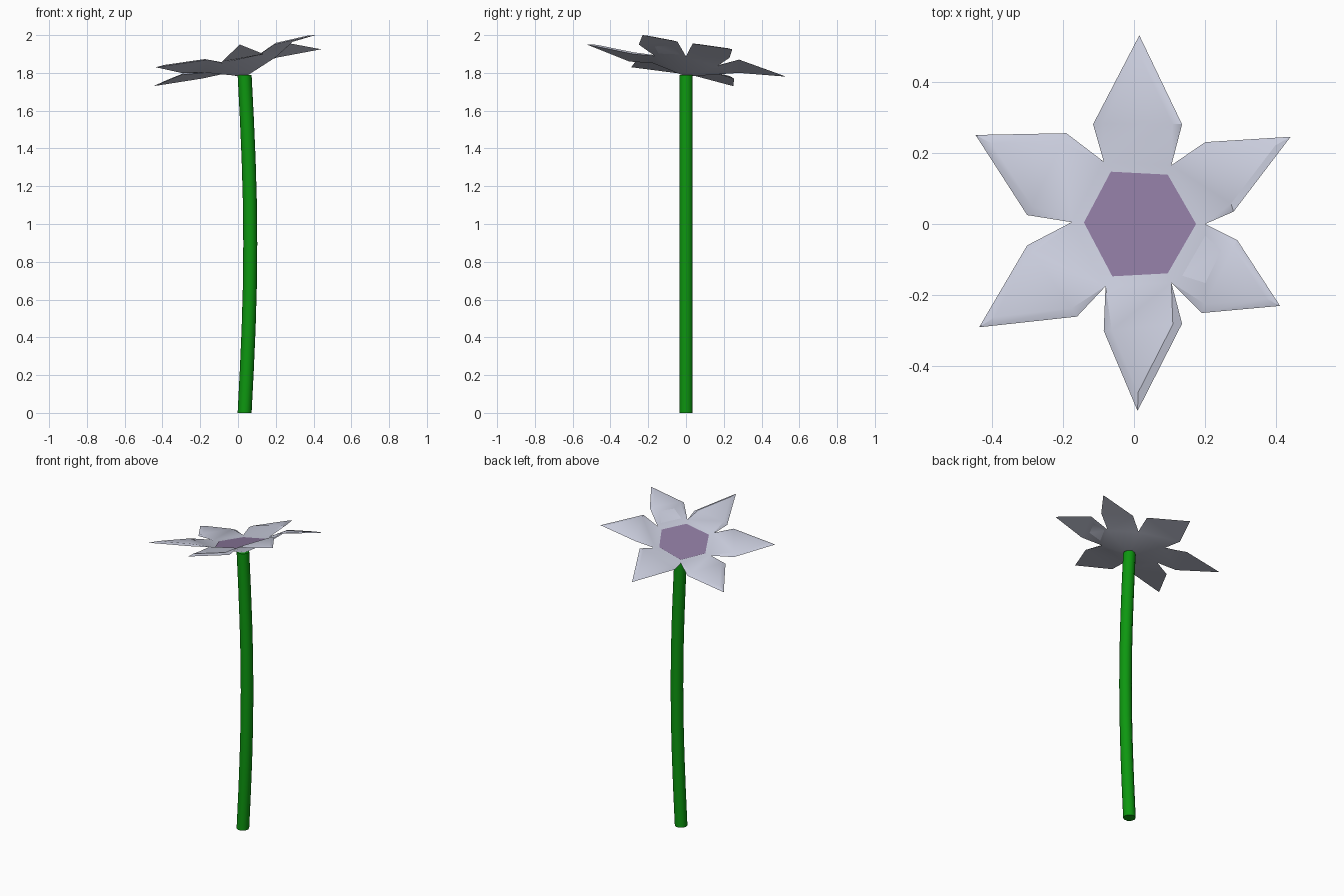
import bpy
import bmesh
import math
from mathutils import Vector

cube = bpy.data.objects.get("Cube")
if cube:
    bpy.data.objects.remove(cube, do_unlink=True)


def make_material(name, colour):
    mat = bpy.data.materials.new(name)
    mat.use_nodes = True
    mat.diffuse_color = (*colour, 1)
    mat.node_tree.nodes["Principled BSDF"].inputs["Base Color"].default_value = (*colour, 1)
    return mat


def finish(bm, name, material, angle=30):
    """Turn a bmesh into a shaded object with one material."""
    mesh = bpy.data.meshes.new(name)
    bm.to_mesh(mesh)
    bm.free()
    mesh.materials.append(material)
    obj = bpy.data.objects.new(name, mesh)
    bpy.context.collection.objects.link(obj)
    bpy.ops.object.select_all(action="DESELECT")
    obj.select_set(True)
    bpy.context.view_layer.objects.active = obj
    bpy.ops.object.shade_smooth_by_angle(angle=math.radians(angle))
    return obj


green = make_material("stem green", (0.004, 0.31, 0.005))
lavender = make_material("petal pale lavender", (0.58, 0.60, 0.71))
purple = make_material("centre purple", (0.27, 0.195, 0.35))


# Stem: rings stacked along a gentle sideways bow
def build_stem(sides=10, rings=8, height=1.79, radius=0.037):
    bm = bmesh.new()
    previous = None
    for r in range(rings + 1):
        t = r / rings
        x = 0.035 + 0.03 * math.sin(math.pi * t)
        ring = []
        for s in range(sides):
            a = math.tau * s / sides
            ring.append(bm.verts.new((x + radius * math.cos(a), radius * math.sin(a), t * height)))
        if previous:
            for s in range(sides):
                n = (s + 1) % sides
                bm.faces.new((previous[s], previous[n], ring[n], ring[s]))
        else:
            bm.faces.new(ring[::-1])
        previous = ring
    bm.faces.new(previous)
    finish(bm, "stem", green, 50)


build_stem()

# Petal outlines, counter-clockwise: first shoulder, tip, second shoulder
petals = [
    ((-.085, -.30, 1.86), (.01, -.525, 1.95), (.135, -.28, 1.90)),
    ((.19, -.25, 1.95), (.41, -.23, 2.0), (.29, -.045, 1.965)),
    ((.28, .035, 1.955), (.44, .245, 1.925), (.20, .23, 1.88)),
    ((.135, .28, 1.87), (.015, .53, 1.78), (-.115, .28, 1.80)),
    ((-.19, .255, 1.77), (-.445, .25, 1.73), (-.30, .025, 1.79)),
    ((-.30, -.06, 1.80), (-.435, -.29, 1.83), (-.16, -.26, 1.87)),
]
# Notches between petals, each one before the petal of the same index
notch_xy = [(-.08, -.175), (.105, -.165), (.20, 0), (.105, .165), (-.085, .175), (-.175, .005)]
notches = [Vector((x, y, 1.84 + 0.215 * x - 0.165 * y)) for x, y in notch_xy]
base = Vector((0.04, 0, 1.78))


def lift(height):
    return Vector((0, 0, height))


# Petals: one closed shell with a flat underside and bevelled upper faces
def build_petals():
    bm = bmesh.new()
    add = bm.verts.new
    low_centre, high_centre = add(base), add(base + lift(0.006))
    low_notch = [add(p) for p in notches]
    high_notch = [add(p + lift(0.004)) for p in notches]
    for i, outline in enumerate(petals):
        j = (i + 1) % len(petals)
        points = [Vector(p) for p in outline]
        middle = sum(points + [notches[i], notches[j]], Vector()) / 5
        outer = [add(p) for p in points]
        inner = [add(p.lerp(middle, 0.22) + lift(0.012)) for p in points]
        low = [low_notch[i], *outer, low_notch[j]]
        high = [high_notch[i], *inner, high_notch[j]]
        bm.faces.new(low[::-1])
        bm.faces.new(high)
        for k in range(4):
            bm.faces.new((low[k], low[k + 1], high[k + 1], high[k]))
        bm.faces.new((low_centre, low_notch[j], low_notch[i]))
        bm.faces.new((high_centre, high_notch[i], high_notch[j]))
    bmesh.ops.recalc_face_normals(bm, faces=bm.faces)
    finish(bm, "petals", lavender)


build_petals()


# Flower centre: six-sided plate resting in the bowl of the petals
def build_centre():
    bm = bmesh.new()
    rim = [bm.verts.new(base.lerp(p, 0.84) + lift(0.008)) for p in notches]
    hub = bm.verts.new(sum((v.co for v in rim), Vector()) / len(rim))
    for i, v in enumerate(rim):
        bm.faces.new((hub, v, rim[(i + 1) % len(rim)]))
    finish(bm, "flower_centre", purple)


build_centre()
